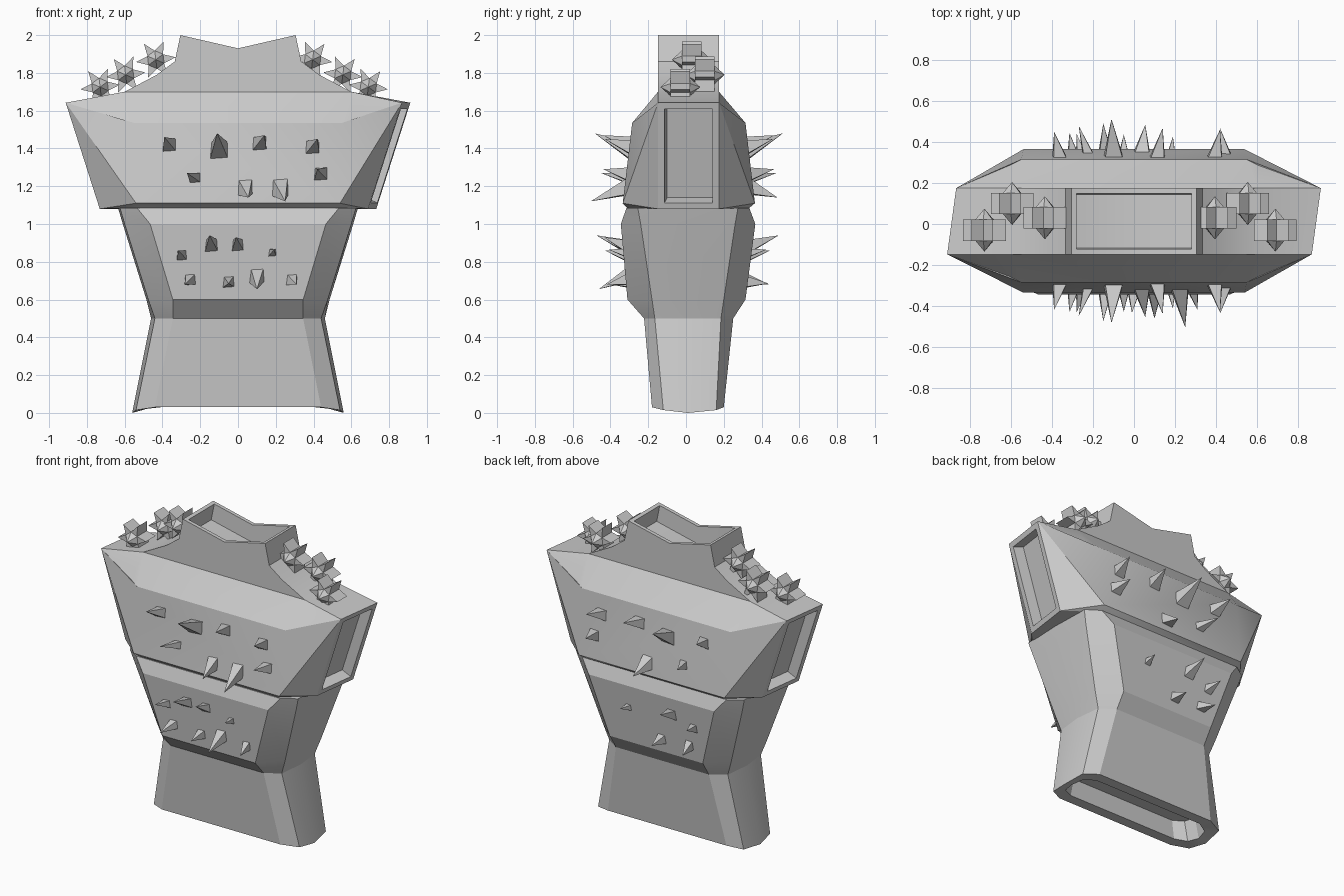
import bpy, bmesh, math
from mathutils import Vector

if "Cube" in bpy.data.objects:
    bpy.data.objects.remove(bpy.data.objects["Cube"])


class Builder:
    """Collects polygons with shared corners and turns them into an object."""
    def __init__(self):
        self.bm = bmesh.new()
        self.cache = {}

    def face(self, pts):
        vs = []
        for p in pts:
            k = tuple(round(c, 4) for c in p)
            if k not in self.cache:
                self.cache[k] = self.bm.verts.new(k)
            vs.append(self.cache[k])
        return self.bm.faces.new(vs)

    def fix(self):
        bmesh.ops.recalc_face_normals(self.bm, faces=self.bm.faces[:])

    def finish(self, name, smooth=None):
        self.fix()
        me = bpy.data.meshes.new(name)
        self.bm.to_mesh(me)
        self.bm.free()
        ob = bpy.data.objects.new(name, me)
        bpy.context.collection.objects.link(ob)
        if smooth:
            bpy.ops.object.select_all(action='DESELECT')
            ob.select_set(True)
            bpy.context.view_layer.objects.active = ob
            bpy.ops.object.shade_smooth_by_angle(angle=math.radians(smooth))
        return ob


# Chest: corner letters -> (x, z, front y, back y), right half
F0, B0 = -0.148, 0.175
C = {'A': (0, 1.93, F0, B0), 'B': (.305, 2.0, F0, B0), 'C': (.335, 1.86, F0, B0),
     'D': (.43, 1.79, F0, B0), 'E': (.60, 1.70, F0, B0), 'F': (.89, 1.642, F0, B0),
     'G': (.71, 1.08, F0, B0), 'H': (.55, 1.535, -.285, .315), 'K': (.61, 1.55, -.255, .285),
     'I': (.54, 1.11, -.335, .365), 'J': (.51, 1.085, -.31, .335)}


def corner(tag, side):
    """Lower-case letters are the mirrored (left) corners."""
    x, z, yf, yb = C[tag.upper()]
    if tag.islower():
        x = -x
    if tag.upper() in 'FG':            # arm openings lean slightly
        x += .022 if side else -.022
    return (x, yb if side else yf, z)


chest = Builder()
for side in (0, 1):
    for poly in ('ABCDEedcb', 'eEHh', 'hHIi', 'iIJj'):
        chest.face([corner(t, side) for t in poly])
    for poly in ('EKH', 'EFK', 'FHK', 'FGI', 'FIH', 'GJI'):
        chest.face([corner(t, side) for t in poly])
        chest.face([corner(t, side) for t in poly.lower()])
chest.face([corner(t, 0) for t in 'gjJG'] + [corner(t, 1) for t in 'GJjg'])
rim = {}
for e in ('AB', 'BC', 'CD', 'DE', 'EF', 'FG'):
    for m in (e, e.lower()):
        rim[m] = chest.face([corner(m[0], 0), corner(m[1], 0), corner(m[1], 1), corner(m[0], 1)])
chest.fix()
# Neck and arm openings
for group, rim_w, depth in ((('AB', 'ab'), .025, .11), (('FG',), .034, .07), (('fg',), .034, .07)):
    faces = [rim[g] for g in group]
    bmesh.ops.inset_region(chest.bm, faces=faces, thickness=rim_w, use_even_offset=True)
    bmesh.ops.inset_region(chest.bm, faces=faces, thickness=.006, depth=-depth, use_even_offset=True)
chest.finish('chest', 28)


# Abdomen: lofted rings (z, front half-width, front y, back y, side half-width, side front y, side back y)
def ring(z, xf, yf, yb, xs, sf, sb, drop=0, bulge=.02):
    half = [(xf, yf, z), (xs - bulge, sf, z - drop * .5), (xs, .01, z - drop),
            (xs - bulge, sb, z - drop * .5), (xf, yb, z)]
    return half + [(-x, y, h) for x, y, h in reversed(half)]


rings = [ring(1.085, .535, -.315, .335, .635, -.255, .275, 0, .01),
         ring(1.0, .465, -.345, .367, .61, -.24, .26, 0, .01),
         ring(.60, .345, -.31, .315, .485, -.18, .20, 0, .01),
         ring(.50, .345, -.222, .25, .46, -.165, .185),
         ring(.03, .44, -.18, .20, .56, -.12, .16, .03),
         ring(.03, .41, -.11, .13, .505, -.07, .09, .015),
         ring(.15, .39, -.105, .125, .475, -.065, .085)]
abdomen = Builder()
for a, b in zip(rings, rings[1:]):
    n = len(a)
    for i in range(n):
        abdomen.face([a[i], a[(i + 1) % n], b[(i + 1) % n], b[i]])
abdomen.face(rings[0])
abdomen.face(rings[-1])
abdomen.finish('abdomen', 20)


# Spikes: four-sided pyramids (x, z, half size, tip dx, tip dz, length, also on back)
SPIKES = [(-.36, 1.41, .040, -.03, .05, .12, 1), (-.10, 1.38, .052, -.01, .10, .18, 1),
          (.11, 1.42, .042, .03, .05, .14, 1), (.39, 1.40, .042, .03, .05, .13, 1),
          (.44, 1.26, .040, -.02, .03, .12, 1), (-.22, 1.24, .030, -.05, .03, .13, 1),
          (.035, 1.20, .045, .02, -.06, .13, 1), (.22, 1.20, .048, .03, -.08, .18, 0),
          (-.295, .83, .031, -.02, .03, .10, 1), (-.14, .88, .037, -.01, .06, .14, 1),
          (0, .88, .035, -.01, .05, .10, 0), (.18, .845, .024, .01, .02, .08, 1),
          (-.25, .71, .034, -.03, -.03, .11, 1), (-.05, .695, .034, 0, -.01, .11, 1),
          (.10, .735, .043, 0, -.08, .14, 0), (.28, .71, .034, .03, -.03, .10, 0)]


def surface_y(z, side):
    """Depth of the front or back panel at height z."""
    if z > 1.1:
        t = (z - 1.11) / .425
        return .365 - .05 * t if side else -.335 + .05 * t
    t = (1 - z) / .4
    return .367 - .052 * t if side else -.345 + .035 * t


for side, name in ((0, 'front_spikes'), (1, 'back_spikes')):
    b = Builder()
    out = 1 if side else -1
    for x, z, r, dx, dz, length, on_back in SPIKES:
        if side and not on_back:
            continue
        y = surface_y(z, side)
        base = [(x + sx * r, y - out * .02, z + sz * r) for sx, sz in ((-1, -1), (1, -.85), (.9, 1), (-.8, .9))]
        tip = (x + dx, y + out * length, z + dz)
        b.face(base)
        for i in range(4):
            b.face([base[i], base[(i + 1) % 4], tip])
    b.finish(name)


# Shoulder studs: star-shaped prisms with pointed ends
def stud(b, centre, tilt, r=.048, tip=.105, w=.052, end=.105):
    c = Vector(centre)

    def pt(rad, deg, y):
        a = math.radians(deg) + tilt
        return c + Vector((rad * math.cos(a), y, rad * math.sin(a)))
    for k in range(6):
        lo, mid, hi = 60 * k - 30, 60 * k, 60 * k + 30
        for m in (lo, hi):
            b.face([pt(r, m, -w), pt(tip, mid, -w), pt(tip, mid, w), pt(r, m, w)])
        for s in (-1, 1):
            b.face([pt(r, lo, s * w), pt(tip, mid, s * w), pt(r, hi, s * w)])
            b.face([pt(r, lo, s * w), pt(r, hi, s * w), pt(0, 0, s * end)])


for name, s in (('left_shoulder_studs', -1), ('right_shoulder_studs', 1)):
    b = Builder()
    for x, y, z in ((.71, -.03, 1.725), (.575, .10, 1.79), (.415, .03, 1.87)):
        stud(b, (s * x - .02, y, z), -s * .12)
    b.finish(name)
